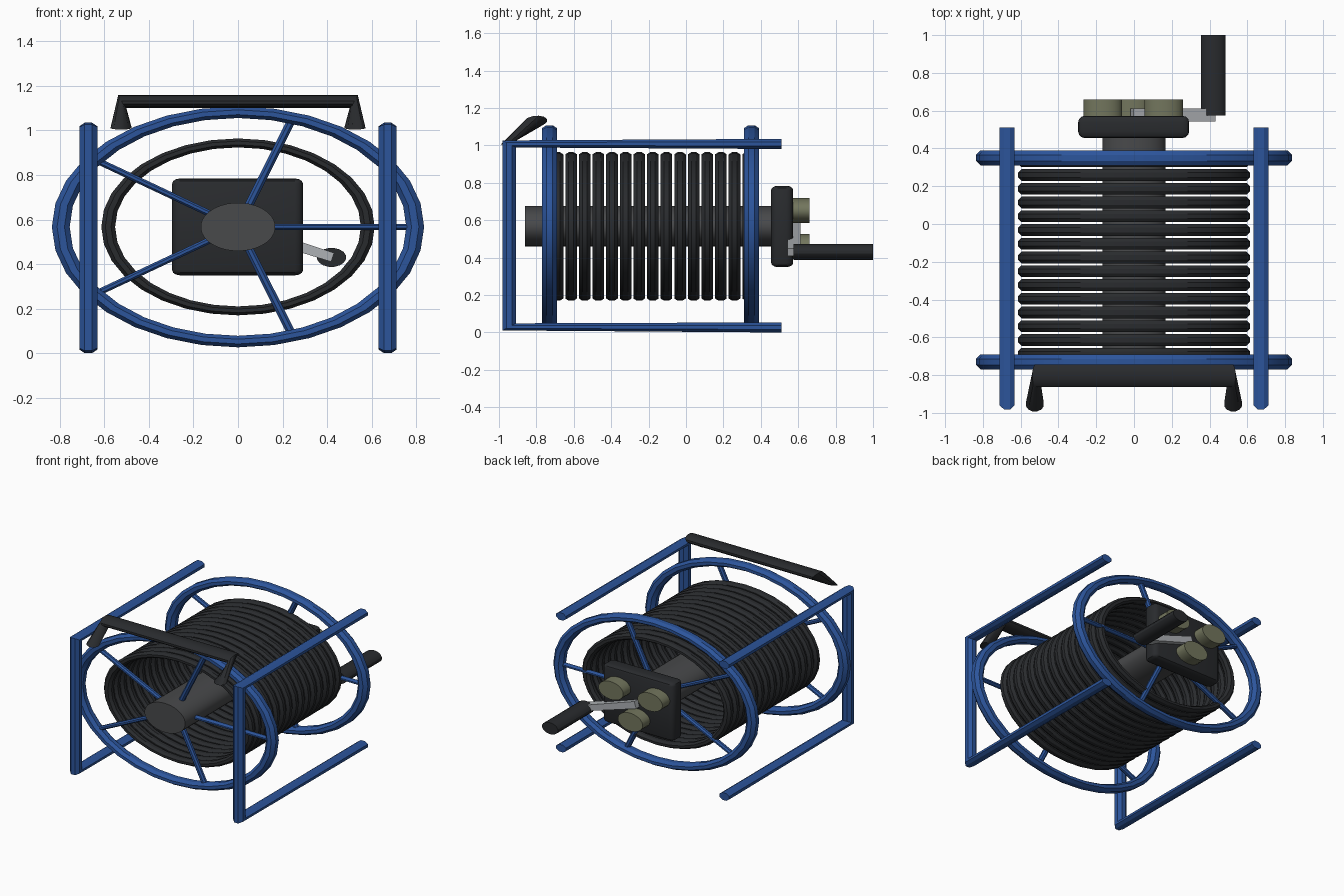
import bpy, bmesh
from math import sin, cos, pi
from mathutils import Vector as V

if "Cube" in bpy.data.objects:
    bpy.data.objects.remove(bpy.data.objects["Cube"])

ZC, S = 0.567, 0.647          # reel centre height, vertical squash of the reel


def material(name, rgb):
    m = bpy.data.materials.new(name)
    m.diffuse_color = (*rgb, 1)
    m.use_nodes = True
    m.node_tree.nodes["Principled BSDF"].inputs["Base Color"].default_value = m.diffuse_color
    return m


BLUE = material("blue_paint", (0.025, 0.09, 0.33))
BLACK = material("black_rubber", (0.022, 0.024, 0.027))
AXLE = material("dark_steel", (0.065, 0.067, 0.07))
OLIVE = material("olive", (0.17, 0.18, 0.11))
STEEL = material("light_steel", (0.42, 0.44, 0.46))


def finish(name, bm, mat):
    bmesh.ops.recalc_face_normals(bm, faces=bm.faces)
    me = bpy.data.meshes.new(name)
    bm.to_mesh(me)
    bm.free()
    me.materials.append(mat)
    ob = bpy.data.objects.new(name, me)
    bpy.context.collection.objects.link(ob)
    bpy.ops.object.select_all(action='DESELECT')
    ob.select_set(True)
    bpy.context.view_layer.objects.active = ob
    bpy.ops.object.shade_smooth_by_angle(angle=0.52)
    return ob


def loft(name, sections, mat, n=8, closed=False):
    """Skin through sections (centre, half-axis u, half-axis v)."""
    bm = bmesh.new()
    k = 1 / cos(pi / n)
    rings = []
    for c, u, v in sections:
        c, u, v = V(c), V(u), V(v)
        angles = [(i + 0.5) * 2 * pi / n for i in range(n)]
        rings.append([bm.verts.new(c + k * (u * cos(a) + v * sin(a))) for a in angles])
    for a, b in zip(rings, rings[1:] + (rings[:1] if closed else [])):
        for i in range(n):
            j = (i + 1) % n
            bm.faces.new((a[i], a[j], b[j], b[i]))
    if not closed:
        bm.faces.new(rings[0])
        bm.faces.new(rings[-1])
    return finish(name, bm, mat)


def hoop(name, y, major, minor, mat, seg=32):
    secs = []
    for i in range(seg):
        a = 2 * pi * i / seg
        d = V((cos(a), 0, sin(a) * S))
        secs.append((V((0, y, ZC)) + d * major, d * minor, (0, minor, 0)))
    return loft(name, secs, mat, 8, True)


def drum(name, x, z, y0, y1, r, mat, n=32):
    u, v = (r, 0, 0), (0, 0, r * S)
    return loft(name, [((x, y0, z), u, v), ((x, y1, z), u, v)], mat, n)


# Reel flanges with five spokes each
for side, y in (("front", -0.73), ("back", 0.35)):
    hoop(f"{side}_flange", y, 0.796, 0.04, BLUE)
    for i in range(5):
        a = 2 * pi * i / 5
        d, t = V((cos(a), 0, sin(a) * S)), V((-sin(a), 0, cos(a) * S))
        secs = [(V((0, y, ZC)) + d * r, t * 0.02, (0, 0.02, 0)) for r in (0.1, 0.79)]
        loft(f"{side}_spoke_{i + 1}", secs, BLUE)

# Wound hose
for i in range(15):
    hoop(f"hose_turn_{i + 1}", -0.687 + i * 0.0728, 0.583, 0.031, BLACK)

# Axle
drum("axle", 0, ZC, -0.86, 0.47, 0.167, AXLE)

# Side frames: rail, upright, rail
for side, x in (("left", -0.672), ("right", 0.672)):
    w = (0.04, 0, 0)
    loft(f"{side}_frame", [
        ((x, 0.51, 0.027), (0, 0, -0.027), w),
        ((x, -0.945, 0.03), (0, -0.036, -0.019), w),
        ((x, -0.945, 1.008), (0, -0.036, 0.019), w),
        ((x, 0.51, 1.008), (0, 0, 0.027), w)], BLUE)

# Carrying handle
loft("carry_handle", [
    ((-0.525, -0.955, 1.012), (-0.047, 0, 0), (0, 0.037, 0.008)),
    ((-0.52, -0.803, 1.13), (-0.018, 0, 0.028), (0, 0.06, 0.004)),
    ((0.52, -0.803, 1.13), (0.018, 0, 0.028), (0, 0.06, 0.004)),
    ((0.525, -0.955, 1.012), (0.047, 0, 0), (0, 0.037, 0.008))], BLACK, 12)

# Gearbox behind the reel
bm = bmesh.new()
bmesh.ops.create_cube(bm, size=1)
bmesh.ops.scale(bm, vec=(0.588, 0.118, 0.435 / S), verts=bm.verts)
bmesh.ops.bevel(bm, geom=bm.edges[:], offset=0.036, segments=3, profile=0.5, affect='EDGES')
bmesh.ops.scale(bm, vec=(1, 1, S), verts=bm.verts)
bmesh.ops.translate(bm, vec=(-0.002, 0.514, ZC), verts=bm.verts)
finish("gearbox", bm, BLACK)

# Knobs on the gearbox
for i, (x, z) in enumerate(((-0.165, 0.652), (0.157, 0.652), (-0.003, 0.46))):
    drum(f"knob_{i + 1}", x, z, 0.56, 0.66, 0.102, OLIVE, 24)

# Crank arm and grip
d = V((0.42, 0, -0.137)).normalized()
side = V((-d.z, 0, d.x)) * 0.026
loft("crank_arm", [((-0.01, 0.577, 0.57), side, (0, 0.035, 0)),
                   ((0.425, 0.577, 0.43), side * 0.8, (0, 0.035, 0))], STEEL, 4)
drum("crank_grip", 0.42, 0.43, 0.575, 1.0, 0.065, BLACK, 16)
